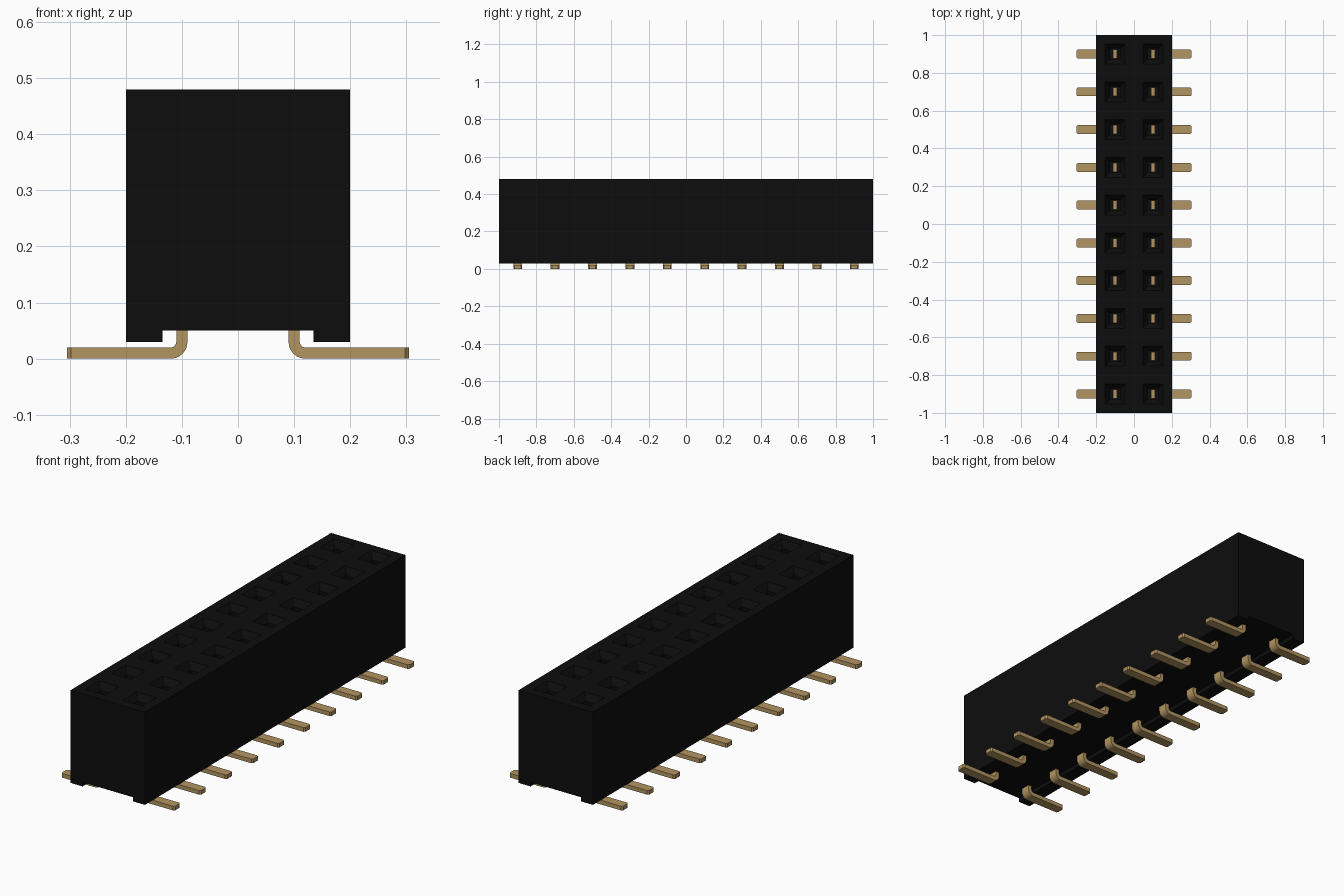
import bpy, bmesh, math

if "Cube" in bpy.data.objects:
    bpy.data.objects.remove(bpy.data.objects["Cube"])


def material(name, rgb):
    m = bpy.data.materials.new(name)
    m.diffuse_color = (*rgb, 1)
    m.use_nodes = True
    m.node_tree.nodes["Principled BSDF"].inputs["Base Color"].default_value = m.diffuse_color
    return m


BLACK = material("black plastic", (0.004, 0.004, 0.004))
GOLD = material("gold metal", (0.45, 0.30, 0.12))


def finish(bm, name, mat):
    bmesh.ops.recalc_face_normals(bm, faces=bm.faces)
    me = bpy.data.meshes.new(name)
    bm.to_mesh(me)
    bm.free()
    me.materials.append(mat)
    ob = bpy.data.objects.new(name, me)
    bpy.context.collection.objects.link(ob)
    return ob


# housing shell: channelled profile run along y, open on top
bm = bmesh.new()
profile = [(-.2, .48), (-.2, .03), (-.135, .03), (-.135, .05),
           (.135, .05), (.135, .03), (.2, .03), (.2, .48)]
ends = [[bm.verts.new((x, y, z)) for x, z in profile] for y in (-1, 1)]
for i in range(len(profile) - 1):
    bm.faces.new((ends[0][i], ends[0][i + 1], ends[1][i + 1], ends[1][i]))
for e in ends:
    bm.faces.new(e)
finish(bm, "housing_shell", BLACK)

# top plate: one 0.2 cell per contact, each with a bevelled square socket
TOP, FLOOR = 0.48, 0.28
bm = bmesh.new()
for cx in (-.1, .1):
    for j in range(10):
        cy = -.9 + .2 * j
        rings = [[bm.verts.new((cx + sx * h, cy + sy * h, z))
                  for sx, sy in ((-1, -1), (1, -1), (1, 1), (-1, 1))]
                 for h, z in ((.1, TOP), (.053, TOP), (.028, TOP - .03), (.028, FLOOR))]
        for a, b in zip(rings, rings[1:]):
            for k in range(4):
                n = (k + 1) % 4
                bm.faces.new((a[k], a[n], b[n], b[k]))
        bm.faces.new(rings[-1])
bmesh.ops.remove_doubles(bm, verts=bm.verts, dist=1e-4)
finish(bm, "socket_top", BLACK)

# gull-wing pin sections: (inner x, inner z), (outer x, outer z), half width
W = .0235
sections = [((.09, FLOOR + .01), (.11, FLOOR + .01), W)]
for i in range(7):
    a = math.pi + i * math.pi / 12
    c, s = math.cos(a), math.sin(a)
    sections.append(((.12 + .03 * c, .03 + .03 * s), (.12 + .01 * c, .03 + .01 * s), W))
sections += [((.298, 0), (.298, .02), W), ((.305, 0), (.305, .02), W - .007)]


def pin_mesh(side):
    bm = bmesh.new()
    rings = [[bm.verts.new((side * p[0], y, p[1]))
              for p, y in ((a, -w), (a, w), (b, w), (b, -w))]
             for a, b, w in sections]
    for a, b in zip(rings, rings[1:]):
        for k in range(4):
            n = (k + 1) % 4
            bm.faces.new((a[k], a[n], b[n], b[k]))
    bm.faces.new(rings[0])
    bm.faces.new(rings[-1])
    return bm


# two rows of ten pins
for side, label in ((-1, "left"), (1, "right")):
    first = finish(pin_mesh(side), f"{label}_pin_1", GOLD)
    first.location.y = -.9
    for j in range(1, 10):
        ob = bpy.data.objects.new(f"{label}_pin_{j + 1}", first.data)
        ob.location.y = -.9 + .2 * j
        bpy.context.collection.objects.link(ob)
